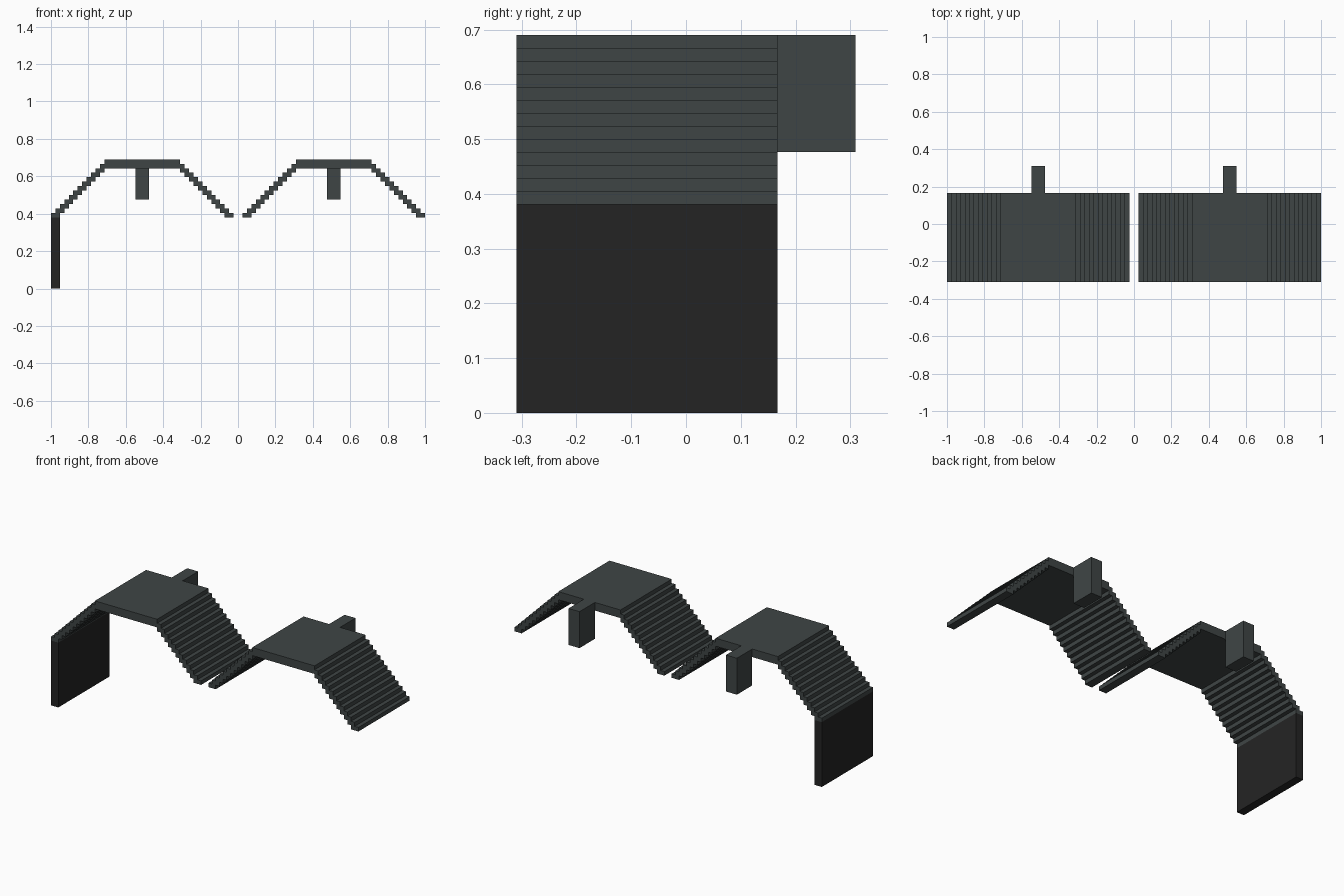
import bpy, bmesh

if "Cube" in bpy.data.objects:
    bpy.data.objects.remove(bpy.data.objects["Cube"])

U = 1 / 42                 # grid unit of the model
Y0, Y1 = -13, 7            # front and back of the walkway


def material(name, rgb):
    m = bpy.data.materials.new(name)
    m.diffuse_color = (*rgb, 1)
    m.use_nodes = True
    m.node_tree.nodes["Principled BSDF"].inputs["Base Color"].default_value = m.diffuse_color
    return m


slate = material("dark slate grey", (0.0497, 0.0595, 0.0595))
black = material("soft black", (0.0176, 0.0176, 0.0176))


def extrude_profile(name, points, y0, y1, mat):
    """Extrude an x/z outline (in grid units) from y0 to y1."""
    bm = bmesh.new()
    face = bm.faces.new([bm.verts.new((x * U, y0 * U, z * U)) for x, z in points])
    geom = bmesh.ops.extrude_face_region(bm, geom=[face])["geom"]
    moved = [g for g in geom if isinstance(g, bmesh.types.BMVert)]
    bmesh.ops.translate(bm, verts=moved, vec=(0, (y1 - y0) * U, 0))
    bmesh.ops.recalc_face_normals(bm, faces=bm.faces)
    me = bpy.data.meshes.new(name)
    bm.to_mesh(me)
    bm.free()
    me.materials.append(mat)
    ob = bpy.data.objects.new(name, me)
    bpy.context.collection.objects.link(ob)
    return ob


def box(name, x0, x1, y0, y1, z0, z1, mat):
    return extrude_profile(name, [(x0, z0), (x1, z0), (x1, z1), (x0, z1)], y0, y1, mat)


# Zigzag stair outline: 12 treads, each one unit up and one unit in
stair = []
for k in range(12):
    stair += [(k, 16 + k), (k, 17 + k)]
stair.append((12, 28))
for k in range(10, -1, -1):
    stair += [(k + 2, 17 + k), (k + 2, 16 + k)]

# Two identical arches
for side, cx in (("left", -21.5), ("right", 21.5)):
    box(f"{side}_platform", cx - 8.5, cx + 8.5, Y0, Y1, 27, 29, slate)
    for end, s in (("outer" if cx < 0 else "inner", 1),
                   ("inner" if cx < 0 else "outer", -1)):
        pts = [(cx + s * (x - 20.5), z) for x, z in stair]
        extrude_profile(f"{side}_{end}_stairs", pts, Y0, Y1, slate)
    # Block hanging behind the platform
    box(f"{side}_back_post", cx - 1.5, cx + 1.5, Y1, 13, 20, 29, slate)

# Upright panel under the left end
box("end_panel", -42, -40, Y0, Y1, 0, 16, black)
